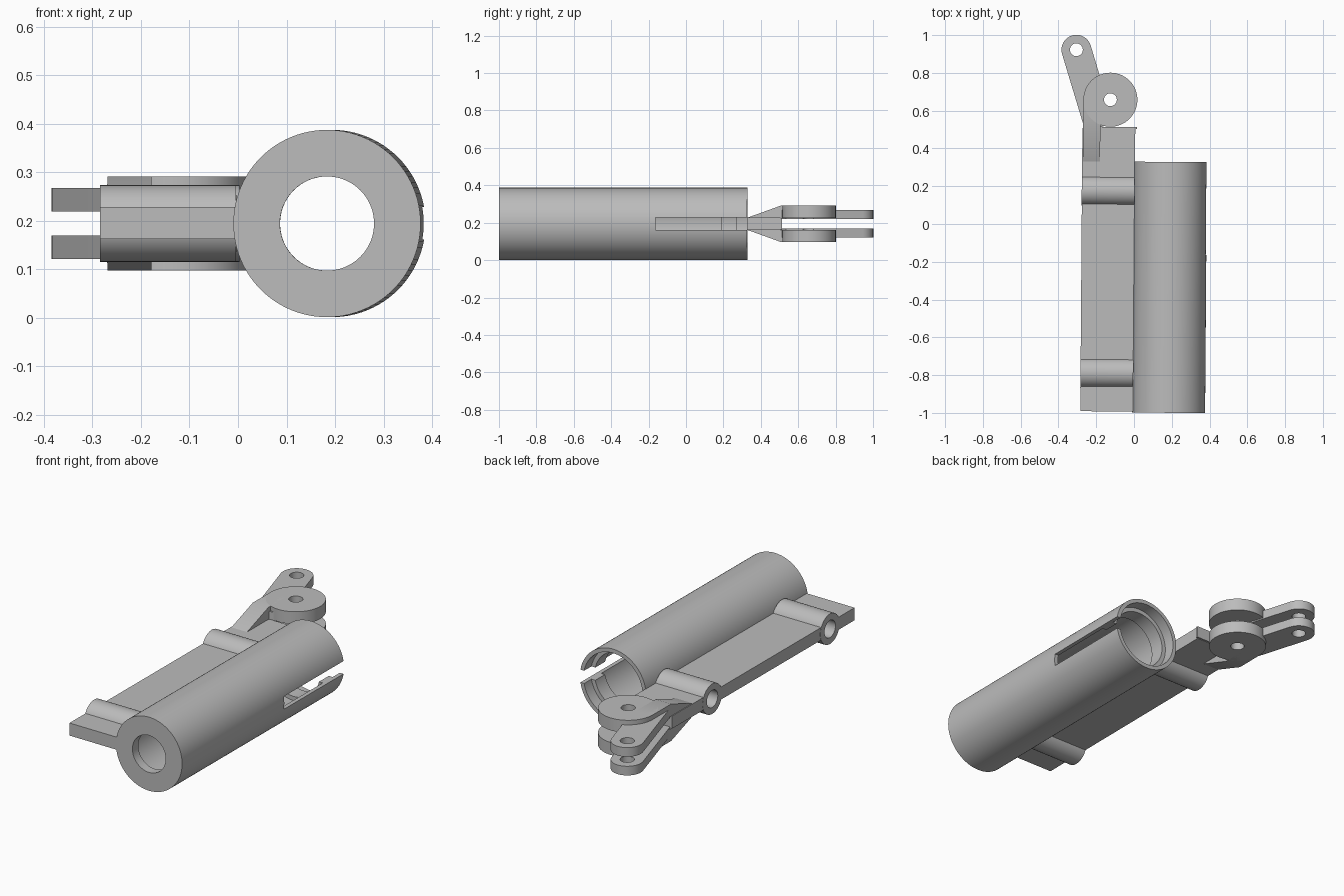
import bpy, bmesh, math
from mathutils import Vector, Matrix

if "Cube" in bpy.data.objects:
    bpy.data.objects.remove(bpy.data.objects["Cube"])

MID = 0.194                                   # height of the symmetry plane
TILT = Matrix.Rotation(-0.0076, 4, "Z")       # the whole body leans slightly in plan

grey = bpy.data.materials.new("plain grey")
grey.use_nodes = True
grey.diffuse_color = (0.5, 0.5, 0.5, 1)
grey.node_tree.nodes["Principled BSDF"].inputs["Base Color"].default_value = (0.5, 0.5, 0.5, 1)


def finish(name, bm):
    bmesh.ops.recalc_face_normals(bm, faces=bm.faces)
    mesh = bpy.data.meshes.new(name)
    bm.to_mesh(mesh)
    bm.free()
    mesh.materials.append(grey)
    obj = bpy.data.objects.new(name, mesh)
    bpy.context.collection.objects.link(obj)
    return obj


def prism(name, outline, start, end, axis="z"):
    """Extrude a 2D outline: (x, y) along z, or (y, z) along x."""
    place = (lambda p: (p[0], p[1], start)) if axis == "z" else (lambda p: (start, p[0], p[1]))
    push = Vector((0, 0, end - start)) if axis == "z" else Vector((end - start, 0, 0))
    bm = bmesh.new()
    face = bm.faces.new([bm.verts.new(place(p)) for p in outline])
    extruded = bmesh.ops.extrude_face_region(bm, geom=[face])["geom"]
    bmesh.ops.translate(bm, vec=push, verts=[v for v in extruded if isinstance(v, bmesh.types.BMVert)])
    return finish(name, bm)


def arc(cx, cy, r, a0=0.0, a1=math.tau, n=48):
    full = abs(a1 - a0 - math.tau) < 1e-6
    return [(cx + r * math.cos(a0 + (a1 - a0) * i / n), cy + r * math.sin(a0 + (a1 - a0) * i / n))
            for i in range(n if full else n + 1)]


def rect(a0, a1, b0, b1):
    return [(a0, b0), (a1, b0), (a1, b1), (a0, b1)]


def cut(obj, *cutters):
    for cutter in cutters:
        mod = obj.modifiers.new("cut", "BOOLEAN")
        mod.operation = "DIFFERENCE"
        mod.solver = "EXACT"
        mod.object = cutter
        bpy.context.view_layer.objects.active = obj
        bpy.ops.object.modifier_apply(modifier=mod.name)


parts, cutters = [], []

# Main tube: lathed wall with a narrow front opening and an inner ridge near the back
profile = [(0.097, -0.998), (0.193, -0.998), (0.193, 0.33), (0.172, 0.33), (0.172, 0.27),
           (0.15, 0.27), (0.15, 0.19), (0.172, 0.19), (0.172, -0.95), (0.097, -0.95)]
bm = bmesh.new()
ring = [bm.verts.new((0.191 + r, y, MID)) for r, y in profile]
edges = [bm.edges.new((ring[i], ring[(i + 1) % len(ring)])) for i in range(len(ring))]
bmesh.ops.spin(bm, geom=ring + edges, cent=(0.191, 0, MID), axis=(0, 1, 0),
               angle=math.tau, steps=96, use_merge=True)
bmesh.ops.remove_doubles(bm, verts=bm.verts, dist=1e-5)
tube = finish("main_tube", bm)
slot = prism("slot_cutter", rect(0.2, 0.5, -0.16, 0.5), 0.161, 0.228)
cut(tube, slot)
cutters.append(slot)
parts.append(tube)

# Side plate with two cross bosses and their bores
plate = prism("side_plate", rect(-0.277, 0.003, -0.993, 0.505), 0.162, 0.228)
parts.append(plate)
parts.append(prism("plate_end_lip", rect(-0.18, 0.011, 0.503, 0.513), 0.164, 0.226))
for name, y in (("front", -0.79), ("rear", 0.175)):
    bore = prism(name + "_bore_cutter", arc(y, MID, 0.045), -0.4, -0.008, "x")
    boss = prism(name + "_boss", arc(y, MID, 0.079), -0.278, 0.002, "x")
    cut(boss, bore)
    cut(plate, bore)
    parts.append(boss)
    cutters.append(bore)

# Fork: mirrored wedges, hinge discs and angled link arms
disc_x, disc_y = -0.13, 0.657
tip, root = Vector((-0.312, 0.92)), Vector((-0.185, 0.51))
along = (tip - root).normalized()
heading = math.atan2(along.y, along.x)
side = Vector((-along.y, along.x)) * 0.079
disc_hole = prism("disc_hole_cutter", arc(disc_x, disc_y, 0.034), -0.2, 0.6)
link_hole = prism("link_hole_cutter", arc(tip.x, tip.y, 0.034), -0.2, 0.6)
cutters += [disc_hole, link_hole]
link_outline = arc(tip.x, tip.y, 0.079, heading - math.pi / 2, heading + math.pi / 2, 24)
link_outline += [tuple(root + side), tuple(root - side)]

for label, s in (("upper", 1), ("lower", -1)):
    disc = prism(label + "_hinge_disc", arc(disc_x, disc_y, 0.143, n=64),
                 MID + s * 0.032, MID + s * 0.097)
    link = prism(label + "_link_arm", link_outline, MID + s * 0.025, MID + s * 0.073)
    wedge_profile = [(0.33, 0.01), (0.33, 0.034), (0.505, 0.097), (disc_y, 0.097),
                     (disc_y, 0.032), (0.505, 0.032), (0.5, 0.01)]
    wedge = prism(label + "_wedge_arm", [(y, MID + s * h) for y, h in wedge_profile],
                  -0.273, -0.182, "x")
    cut(disc, disc_hole)
    cut(link, disc_hole, link_hole)
    parts += [disc, link, wedge]

# Remove cutters, apply the lean and smooth the rounded surfaces
for cutter in cutters:
    bpy.data.objects.remove(cutter)
bpy.ops.object.select_all(action="DESELECT")
for part in parts:
    part.data.transform(TILT)
    part.select_set(True)
bpy.context.view_layer.objects.active = tube
bpy.ops.object.shade_smooth_by_angle(angle=math.radians(30))
